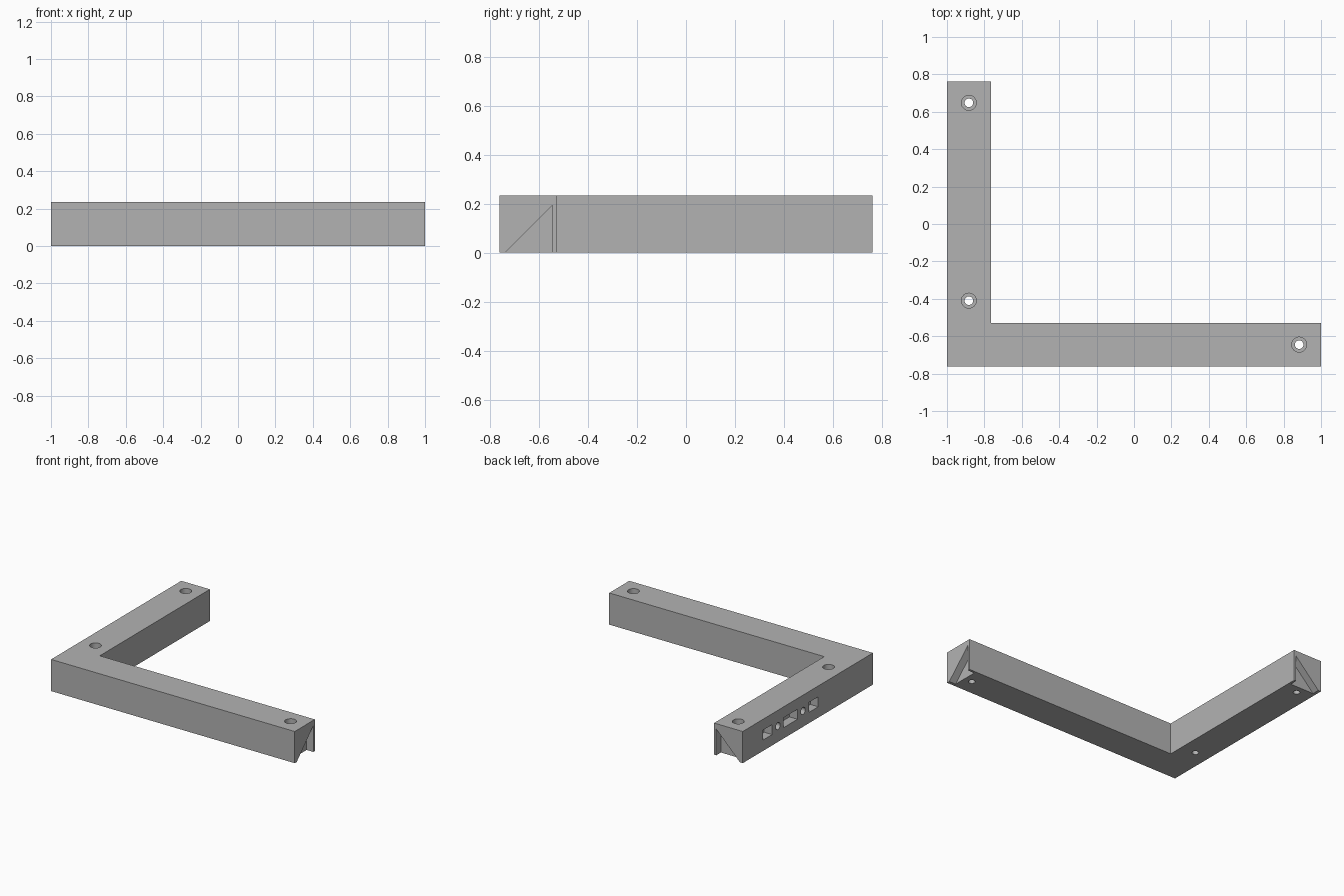
import bpy, bmesh, math

if "Cube" in bpy.data.objects:
    bpy.data.objects.remove(bpy.data.objects["Cube"])

H = 0.235          # height and leg width
X, Y = 1.0, 0.763  # half extents

grey = bpy.data.materials.new("plain grey")
grey.diffuse_color = (0.45, 0.45, 0.45, 1)
grey.use_nodes = True
grey.node_tree.nodes["Principled BSDF"].inputs["Base Color"].default_value = grey.diffuse_color


def prism(name, base, offset):
    """Extrude a planar polygon of 3D points along an offset."""
    bm = bmesh.new()
    face = bm.faces.new([bm.verts.new(p) for p in base])
    new = bmesh.ops.extrude_face_region(bm, geom=[face])["geom"]
    bmesh.ops.translate(bm, vec=offset, verts=[v for v in new if isinstance(v, bmesh.types.BMVert)])
    bmesh.ops.recalc_face_normals(bm, faces=bm.faces)
    mesh = bpy.data.meshes.new(name)
    bm.to_mesh(mesh)
    bm.free()
    mesh.materials.append(grey)
    ob = bpy.data.objects.new(name, mesh)
    bpy.context.collection.objects.link(ob)
    return ob


def circle(x, y, z, r, n=32):
    a = [2 * math.pi * i / n for i in range(n)]
    return [(x + r * math.cos(t), y + r * math.sin(t), z) for t in a]


# L-shaped bar
bar = prism("corner_bar", [(-X, -Y, 0), (X, -Y, 0), (X, -Y + H, 0),
                           (-X + H, -Y + H, 0), (-X + H, Y, 0), (-X, Y, 0)], (0, 0, H))
cutters = []

# counterbored screw holes
for x, y in [(-0.883, 0.648), (-0.883, -0.41), (0.883, -0.645)]:
    cutters.append(prism("screw_hole", circle(x, y, -0.05, 0.023), (0, 0, 0.4)))
    cutters.append(prism("screw_head_recess", circle(x, y, 0.12, 0.04), (0, 0, 0.2)))

# triangular notches in both ends: (distance from outer side, height)
tri = [(0.003, -0.02), (0.218, -0.02), (0.218, 0.195)]
DEPTH = 0.055
cutters.append(prism("end_notch", [(X - DEPTH, -Y + d, z) for d, z in tri], (0.1, 0, 0)))
cutters.append(prism("end_notch", [(-X + d, Y - DEPTH, z) for d, z in tri], (0, 0.1, 0)))

# row of recesses in the outer left side
MID, ZC = 0.203, H / 2
for off, half in [(-0.27, 0.055), (0, 0.082), (0.27, 0.055)]:
    y = MID + off
    cutters.append(prism("square_recess", [
        (-X - 0.05, y + sy * half, ZC + sz * 0.037)
        for sy, sz in [(-1, -1), (1, -1), (1, 1), (-1, 1)]], (0.115, 0, 0)))
for off in (-0.147, 0.147):
    pts = [(-X - 0.05, MID + off + a, ZC + b) for a, b, _ in circle(0, 0, 0, 0.026)]
    cutters.append(prism("round_recess", pts, (0.115, 0, 0)))

# cut everything out of the bar
bpy.context.view_layer.objects.active = bar
for c in cutters:
    c.hide_render = True
    m = bar.modifiers.new("cut", 'BOOLEAN')
    m.operation, m.solver, m.object = 'DIFFERENCE', 'EXACT', c
    bpy.ops.object.modifier_apply(modifier=m.name)
for c in cutters:
    bpy.data.objects.remove(c)

bar.select_set(True)
bpy.ops.object.shade_smooth_by_angle(angle=math.radians(30))
